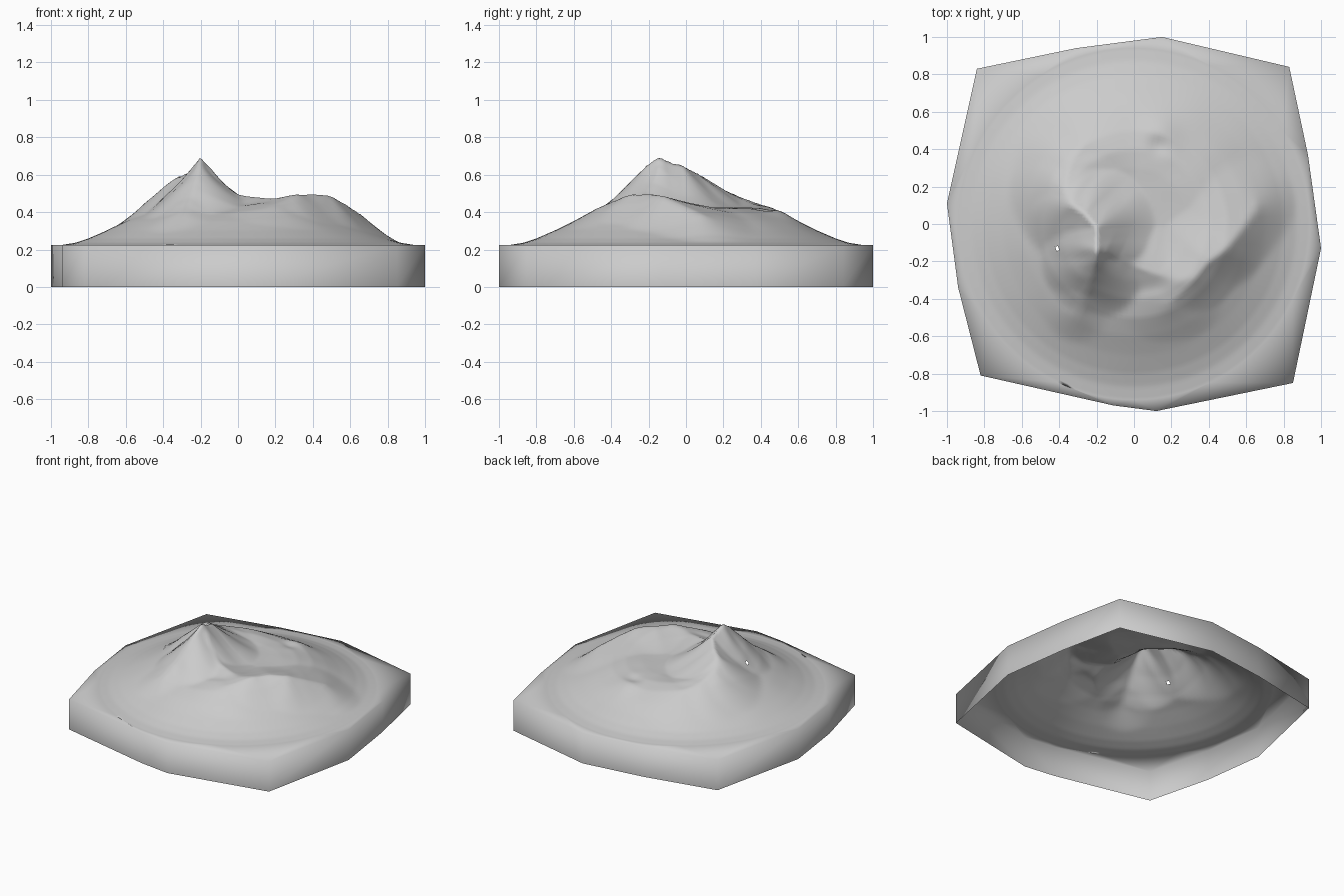
import bpy, bmesh, math
from mathutils import Vector, noise

if "Cube" in bpy.data.objects:
    bpy.data.objects.remove(bpy.data.objects["Cube"])

RIM_Z, DISC_R = 0.225, 0.94
SEGS, RINGS = 112, 60

# Flank profile: (radius, height)
FLANK = [(0, .42), (.3, .425), (.4, .42), (.5, .395), (.6, .352), (.7, .303),
         (.8, .259), (.87, .236), (.94, .225), (1.0, .225)]

# Crest lines (x, y, z) with the reach to their left and right
RIDGES = [
    # main peak running back and left
    ([(-.2, -.19, .645), (-.2, -.12, .675), (-.2, -.02, .65), (-.26, .05, .615),
      (-.33, .1, .585), (-.37, .18, .53), (-.35, .3, .475), (-.28, .42, .435)], .3, .32),
    # spur down the front of the peak
    ([(-.2, -.15, .66), (-.22, -.26, .575), (-.26, -.38, .475), (-.29, -.47, .41)], .15, .2),
    # right-hand crest, gentle inside and steep outside
    ([(.13, -.38, .435), (.2, -.42, .445), (.3, -.32, .485), (.4, -.2, .497),
      (.5, -.13, .485), (.57, -.04, .445), (.66, .08, .385)], .3, .2),
    # saddle joining the peak and the right-hand crest
    ([(-.15, -.15, .6), (-.08, -.18, .53), (-.01, -.22, .49), (.1, -.26, .475),
      (.22, -.3, .462), (.32, -.29, .485)], .25, .16),
]


def flank(r):
    for (a, za), (b, zb) in zip(FLANK, FLANK[1:]):
        if r <= b:
            return za + (zb - za) * (r - a) / (b - a)
    return RIM_Z


def ridge_rise(p, pts, left, right):
    """Extra height above the flank that one crest line adds at p."""
    best = 0
    for a, b in zip(pts, pts[1:]):
        a2, b2 = Vector(a[:2]), Vector(b[:2])
        d = b2 - a2
        t = max(0, min(1, (p - a2).dot(d) / d.length_squared))
        foot = a2 + d * t
        off = p - foot
        side = (d.x * off.y - d.y * off.x) / (d.length * off.length + 1e-9)
        reach = right + (left - right) * (.5 + .5 * side)
        rise = a[2] + (b[2] - a[2]) * t - flank(foot.length)
        best = max(best, rise * max(0, 1 - off.length / reach) ** 1.3)
    return best


def height(x, y):
    p = Vector((x, y))
    r = p.length
    z = flank(r)
    z += sum(ridge_rise(p, *ridge) ** 5 for ridge in RIDGES) ** .2
    # small knoll with a hollow beside it
    z += .02 * math.exp(-((x - .14) ** 2 + (y - .5) ** 2) / .008)
    z -= .018 * math.exp(-((x - .13) ** 2 + (y - .42) ** 2) / .003)
    # gentle unevenness, fading out toward the rim
    z += .008 * noise.noise(Vector((x * 5, y * 5, 3))) * max(0, 1 - r / .9)
    return z


rock = bpy.data.materials.new("rock grey")
rock.diffuse_color = (.6, .6, .6, 1)
rock.use_nodes = True
rock.node_tree.nodes["Principled BSDF"].inputs["Base Color"].default_value = rock.diffuse_color

# Outline of the base, counter-clockwise from the right
OUTLINE = [(.93, .37), (.83, .84), (.15, 1), (-.31, .94), (-.84, .83),
           (-1, .11), (-.94, -.34), (-.82, -.81), (-.11, -.97), (.12, -1),
           (.85, -.85), (1, -.13)]

bm = bmesh.new()

# Mountain surface as rings around the centre
centre = bm.verts.new((0, 0, height(0, 0)))
rings = []
for i in range(1, RINGS + 1):
    r = DISC_R * i / RINGS
    ring = []
    for j in range(SEGS):
        a = math.tau * j / SEGS
        x, y = r * math.cos(a), r * math.sin(a)
        ring.append(bm.verts.new((x, y, height(x, y))))
    rings.append(ring)
for j in range(SEGS):
    k = (j + 1) % SEGS
    bm.faces.new((centre, rings[0][j], rings[0][k]))
    for inner, outer in zip(rings, rings[1:]):
        mid = (inner[j].co + outer[k].co) / 2
        # small opening on the left flank
        if (mid.xy - Vector((-.41, -.13))).length < .012:
            continue
        bm.faces.new((inner[j], outer[j], outer[k], inner[k]))

# Corner faces between the round mountain foot and the angular rim
top = [bm.verts.new((x, y, RIM_Z)) for x, y in OUTLINE]
low = [bm.verts.new((x, y, 0)) for x, y in OUTLINE]
n = len(OUTLINE)
angles = [math.atan2(y, x) % math.tau for x, y in OUTLINE]
angles.append(angles[0] + math.tau)
start = math.ceil(angles[0] / math.tau * SEGS)
edge = rings[-1]
j = start
for i in range(n):
    nxt = top[(i + 1) % n]
    middle = (angles[i] + angles[i + 1]) / 2
    while j < start + SEGS and math.tau * (j + .5) / SEGS < middle:
        bm.faces.new((edge[j % SEGS], top[i], edge[(j + 1) % SEGS]))
        j += 1
    bm.faces.new((edge[j % SEGS], top[i], nxt))
while j < start + SEGS:
    bm.faces.new((edge[j % SEGS], top[0], edge[(j + 1) % SEGS]))
    j += 1

# Upright wall, open underneath
for i in range(n):
    k = (i + 1) % n
    bm.faces.new((low[i], low[k], top[k], top[i]))

for f in bm.faces:
    f.smooth = True
mesh = bpy.data.meshes.new("mountain")
bm.to_mesh(mesh)
bm.free()
mesh.materials.append(rock)
mountain = bpy.data.objects.new("mountain", mesh)
bpy.context.collection.objects.link(mountain)
